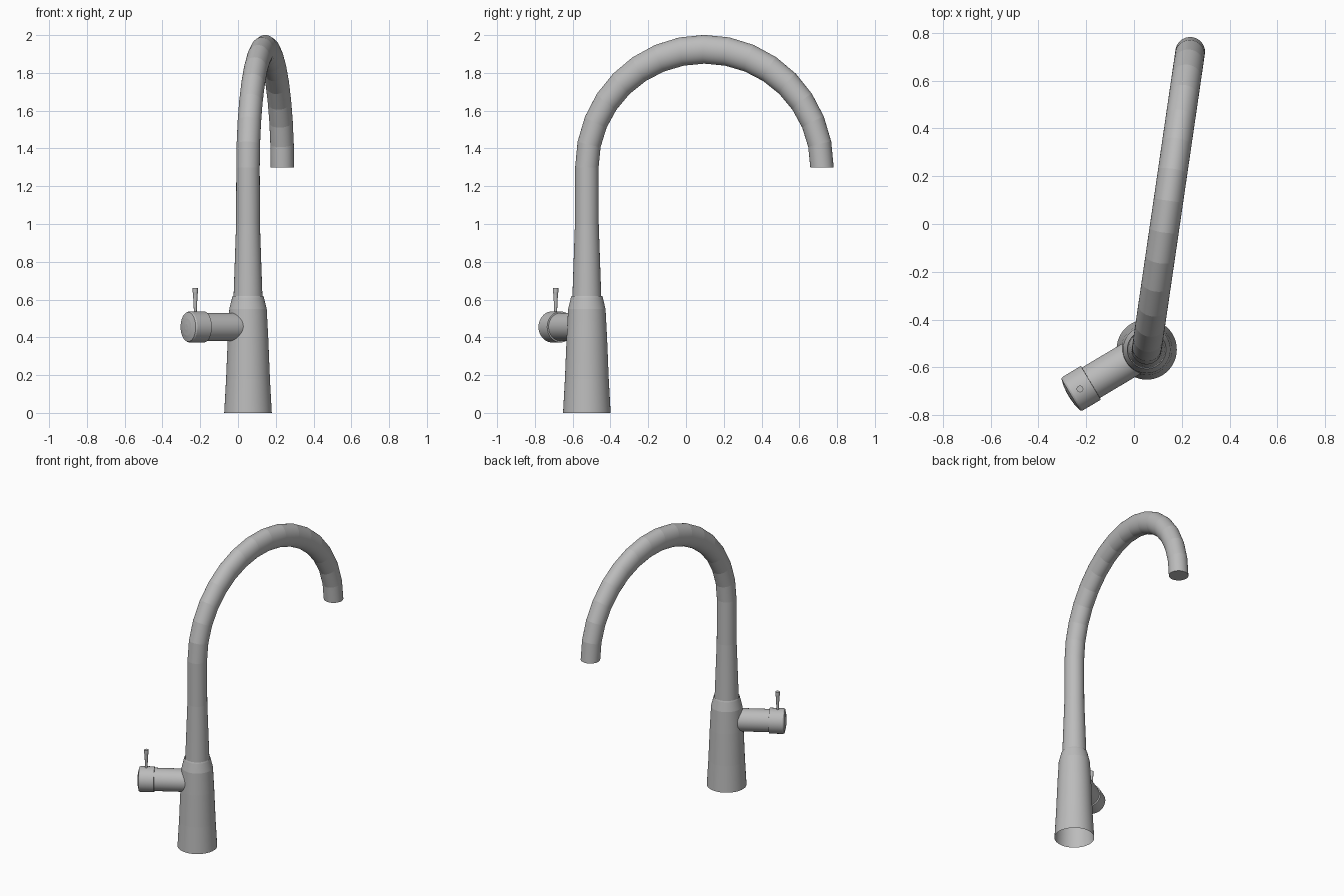
import bpy, bmesh
from math import sin, cos, pi
from mathutils import Vector

cube = bpy.data.objects.get("Cube")
if cube:
    bpy.data.objects.remove(cube, do_unlink=True)

SIDES = 48
UP = Vector((0, 0, 1))
BASE = Vector((0.053, -0.525, 0))      # centre of the foot
TIP = Vector((0.235, 0.72, 0))         # plan position of the outlet

steel = bpy.data.materials.new("brushed_steel")
steel.use_nodes = True
steel.diffuse_color = (0.5, 0.5, 0.5, 1)
steel.node_tree.nodes["Principled BSDF"].inputs["Base Color"].default_value = (0.5, 0.5, 0.5, 1)


def skin(name, rings, cap_start=True, cap_end=True):
    """Join rings of points into a tube, smooth around and creased at each ring."""
    bm = bmesh.new()
    loops = [[bm.verts.new(p) for p in ring] for ring in rings]
    for a, b in zip(loops, loops[1:]):
        for i in range(SIDES):
            j = (i + 1) % SIDES
            bm.faces.new((a[i], a[j], b[j], b[i]))
    if cap_start:
        bm.faces.new(loops[0][::-1])
    if cap_end:
        bm.faces.new(loops[-1])
    bmesh.ops.recalc_face_normals(bm, faces=bm.faces)
    for f in bm.faces:
        f.smooth = True
    for loop in loops:
        for i in range(SIDES):
            edge = bm.edges.get((loop[i], loop[(i + 1) % SIDES]))
            edge.smooth = False
    mesh = bpy.data.meshes.new(name)
    bm.to_mesh(mesh)
    bm.free()
    mesh.materials.append(steel)
    obj = bpy.data.objects.new(name, mesh)
    bpy.context.collection.objects.link(obj)
    return obj


def ring(centre, u, v):
    return [centre + u * cos(2 * pi * i / SIDES) + v * sin(2 * pi * i / SIDES)
            for i in range(SIDES)]


def lathe(origin, axis, profile):
    """Rings along an axis from (radius, distance) pairs."""
    u = axis.orthogonal().normalized()
    v = axis.cross(u)
    return [ring(origin + axis * d, u * r, v * r) for r, d in profile]


# Tapered body, open underneath, with a shallow groove around the neck
skin("body", lathe(BASE, UP, [
    (0.126, 0), (0.116, 0.18), (0.107, 0.4), (0.099, 0.55),
    (0.084, 0.612), (0.081, 0.62), (0.079, 0.605), (0.06, 0.605)]), cap_start=False)

# Neck and arched spout in one sweep
reach = (TIP - BASE).normalized()
side = reach.cross(UP)
half = (TIP - BASE).length / 2
middle = (BASE + TIP) / 2 + UP * 1.3
TUBE, CROWN, RISE, STEPS = 0.062, 0.076, 0.625, 16

rings = [ring(BASE + UP * z, reach * -r, side * r)
         for r, z in [(0.077, 0.6), (0.07, 0.8), (0.063, 1.0)]]
for k in range(STEPS + 1):
    t = pi * (1 - k / STEPS)
    centre = middle + reach * (half * cos(t)) + UP * (RISE * sin(t))
    outward = reach * (TUBE * cos(t)) + UP * (CROWN * sin(t))
    rings.append(ring(centre, outward, side * TUBE))
skin("spout", rings)

# Side valve and control knob
hub = BASE + UP * 0.455
knob_end = Vector((-0.264, -0.714, 0.455))
arm = (knob_end - hub).normalized()
length = (knob_end - hub).length
skin("valve_arm", lathe(hub, arm, [(0.074, 0), (0.074, length - 0.09)]))
skin("control_knob", lathe(hub, arm, [
    (0.07, length - 0.098), (0.082, length - 0.097), (0.082, length - 0.008),
    (0.078, length), (0.045, length + 0.008), (0.015, length + 0.011)]))

# Lever pin standing on the knob
skin("lever_pin", lathe(Vector((-0.226, -0.69, 0)), UP, [
    (0.007, 0.52), (0.009, 0.57), (0.012, 0.625), (0.014, 0.64), (0.014, 0.66)]))
